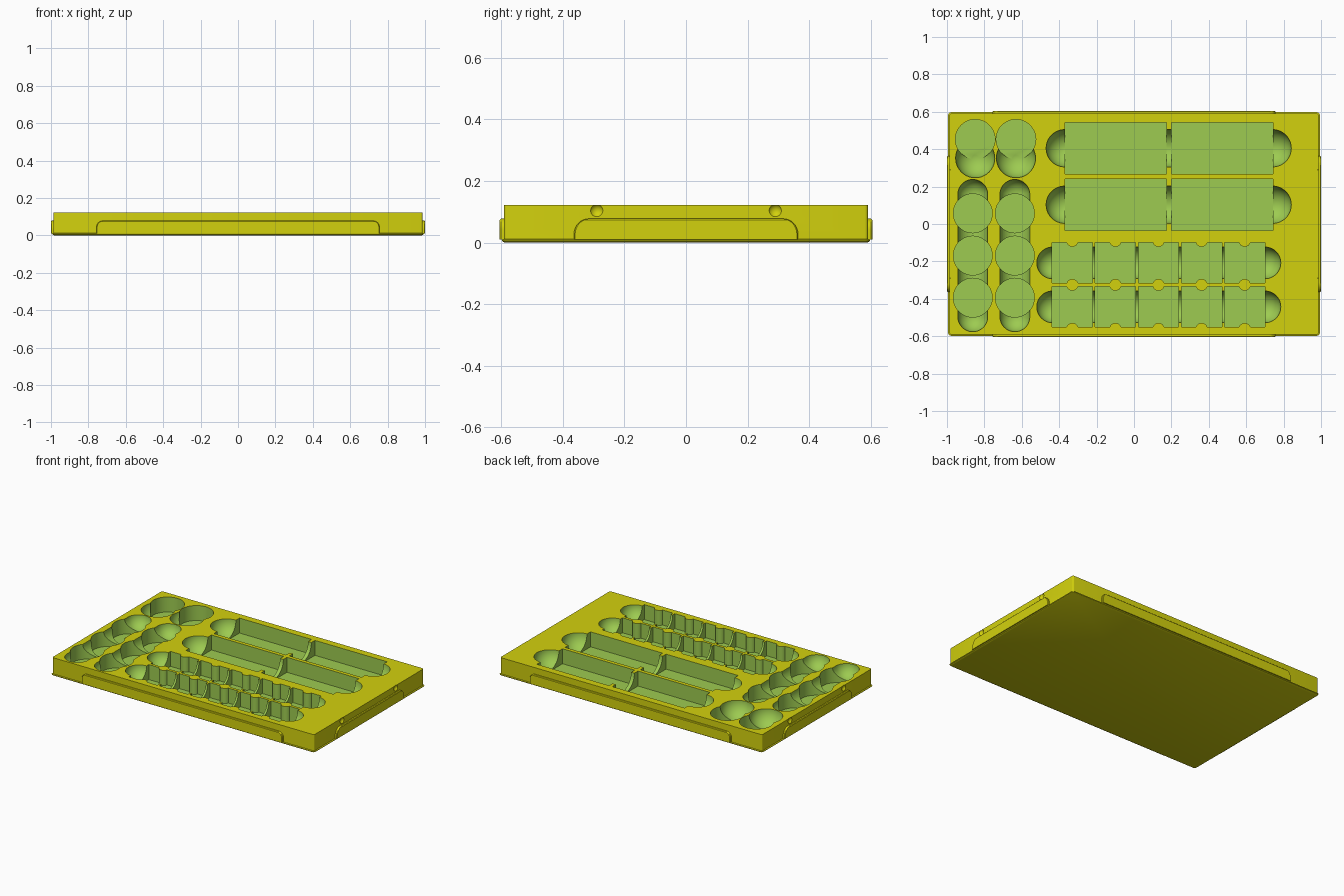
import bpy, bmesh
from math import pi, cos, sin, sqrt, asin
from mathutils import Matrix, Vector

cube = bpy.data.objects.get("Cube")
if cube:
    bpy.data.objects.remove(cube, do_unlink=True)


def material(name, rgb):
    m = bpy.data.materials.new(name)
    m.use_nodes = True
    m.diffuse_color = (*rgb, 1)
    m.node_tree.nodes["Principled BSDF"].inputs["Base Color"].default_value = (*rgb, 1)
    return m


YELLOW = material("olive yellow", (0.65, 0.64, 0.004))
GREEN = material("pocket green", (0.337, 0.597, 0.082))
W, D, TOP, FLOOR = 0.987, 0.591, 0.122, 0.02


def make(name, bm, index=0):
    bmesh.ops.recalc_face_normals(bm, faces=bm.faces)
    for f in bm.faces:
        f.material_index = index
    me = bpy.data.meshes.new(name)
    bm.to_mesh(me)
    bm.free()
    me.materials.append(YELLOW)
    me.materials.append(GREEN)
    ob = bpy.data.objects.new(name, me)
    bpy.context.collection.objects.link(ob)
    return ob


def loft(rings):
    """Closed solid through rings of equal point count."""
    bm = bmesh.new()
    rows = [[bm.verts.new(p) for p in r] for r in rings]
    n = len(rows[0])
    for a, b in zip(rows, rows[1:]):
        for i in range(n):
            bm.faces.new((a[i], a[(i + 1) % n], b[(i + 1) % n], b[i]))
    bm.faces.new(rows[0])
    bm.faces.new(rows[-1])
    return bm


def arc(cx, cy, r, a0, a1, n):
    return [(cx + r * cos(a0 + (a1 - a0) * i / n), cy + r * sin(a0 + (a1 - a0) * i / n))
            for i in range(n + 1)]


def rounded_rect(hx, hy, r):
    pts = []
    for k, (sx, sy) in enumerate(((1, 1), (-1, 1), (-1, -1), (1, -1))):
        pts += arc(sx * (hx - r), sy * (hy - r), r, k * pi / 2, (k + 1) * pi / 2, 4)
    return pts


def pocket(outline):
    return loft([[(x, y, z) for x, y in outline] for z in (FLOOR, TOP + 0.05)])


def capsule(a, b, r):
    """Round-ended scoop from point a to point b."""
    a, b = Vector(a), Vector(b)
    axis = b - a
    bm = bmesh.new()
    bmesh.ops.create_uvsphere(bm, u_segments=40, v_segments=19, radius=r)
    for v in bm.verts:
        v.co.z += axis.length / 2 * (1 if v.co.z > 0 else -1)
    turn = axis.to_track_quat('Z', 'Y').to_matrix().to_4x4() if axis.length else Matrix()
    bmesh.ops.transform(bm, matrix=Matrix.Translation((a + b) / 2) @ turn, verts=bm.verts)
    return bm


def carve(target, bm, index=1):
    cutter = make("cutter", bm, index)
    cutter.hide_render = True
    mod = target.modifiers.new("carve", 'BOOLEAN')
    mod.operation, mod.solver, mod.object = 'DIFFERENCE', 'EXACT', cutter
    bpy.context.view_layer.objects.active = target
    bpy.ops.object.modifier_apply(modifier=mod.name)
    bpy.data.objects.remove(cutter, do_unlink=True)


# Tray block with a small flared lip at its base
layers = ((0, -0.003), (0.004, 0.005), (0.009, 0.007), (0.012, 0), (TOP, 0))
tray = make("tray_body", loft([[(x, y, z) for x, y in rounded_rect(W + o, D + o, 0.01 + o)]
                               for z, o in layers]))
AXIS = TOP + 0.0005

# Two long rows of paired rectangular pockets joined by a scoop
for cy in (0.405, 0.103):
    for cx in (-0.097, 0.472):
        carve(tray, pocket([(cx + sx * 0.272, cy + sy * 0.138)
                            for sx, sy in ((1, 1), (-1, 1), (-1, -1), (1, -1))]))
    carve(tray, capsule((-0.37, cy, AXIS), (0.741, cy, AXIS), 0.1))

# Two rows of five small pockets with rounded ribs on their long walls
H, RIB = 0.108, 0.032
for cy in (-0.208, -0.443):
    for k in range(5):
        cx = -0.33 + k * 0.2305
        t = asin(0.01 / RIB)
        top = arc(0, H + 0.01, RIB, -t, -pi + t, 10)
        half = [(H, H)] + top + [(-H, H)]
        outline = half + [(-x, -y) for x, y in half]
        carve(tray, pocket([(cx + x, cy + y) for x, y in outline]))
    carve(tray, capsule((-0.435, cy, AXIS), (0.7, cy, AXIS), 0.085))

# Two columns of three round pockets joined by a scoop
for cx in (-0.862, -0.637):
    for cy in (0.057, -0.169, -0.394):
        carve(tray, pocket(arc(cx, cy, 0.104, 0, 2 * pi * 47 / 48, 47)))
    carve(tray, capsule((cx, 0.158, AXIS), (cx, -0.496, AXIS), 0.08))

# Two larger round pockets, each with a finger scoop
for cx in (-0.849, -0.631):
    carve(tray, pocket(arc(cx, 0.453, 0.106, 0, 2 * pi * 47 / 48, 47)))
    carve(tray, capsule((cx, 0.352, AXIS), (cx, 0.352, AXIS), 0.105))

# Small round dimples on both ends
for sx in (-1, 1):
    for y in (-0.29, 0.29):
        p = (sx * (W + 0.012), y, 0.104)
        carve(tray, capsule(p, p, sqrt(0.02 ** 2 + 0.012 ** 2)), 0)


# Raised grips along the four sides, rounded at their upper corners
def grip(name, half, r, inner, outer, along_x, side):
    z0, z1 = 0.01, 0.078
    prof = [(half, z0)] + arc(half - r, z1 - r, r, 0, pi / 2, 8)
    prof += arc(r - half, z1 - r, r, pi / 2, pi, 8) + [(-half, z0)]
    rings = []
    for depth, shrink in ((inner, 0), (outer - 0.004, 0), (outer, 0.004)):
        s = 1 - shrink / half
        ring = [(u * s, min(z, z1 - shrink)) for u, z in prof]
        rings.append([(u, side * depth, z) if along_x else (side * depth, u, z)
                      for u, z in ring])
    return make(name, loft(rings))


parts = [tray]
for side, label in ((-1, "front"), (1, "back")):
    parts.append(grip(label + "_grip", 0.757, 0.035, D - 0.006, 0.605, True, side))
for side, label in ((-1, "right"), (1, "left")):
    parts.append(grip(label + "_grip", 0.364, 0.05, W - 0.006, 1.0, False, side))

# Smooth the curved walls and keep the edges crisp
bpy.ops.object.select_all(action='DESELECT')
for ob in parts:
    ob.select_set(True)
bpy.context.view_layer.objects.active = tray
bpy.ops.object.shade_smooth_by_angle(angle=pi / 6)
